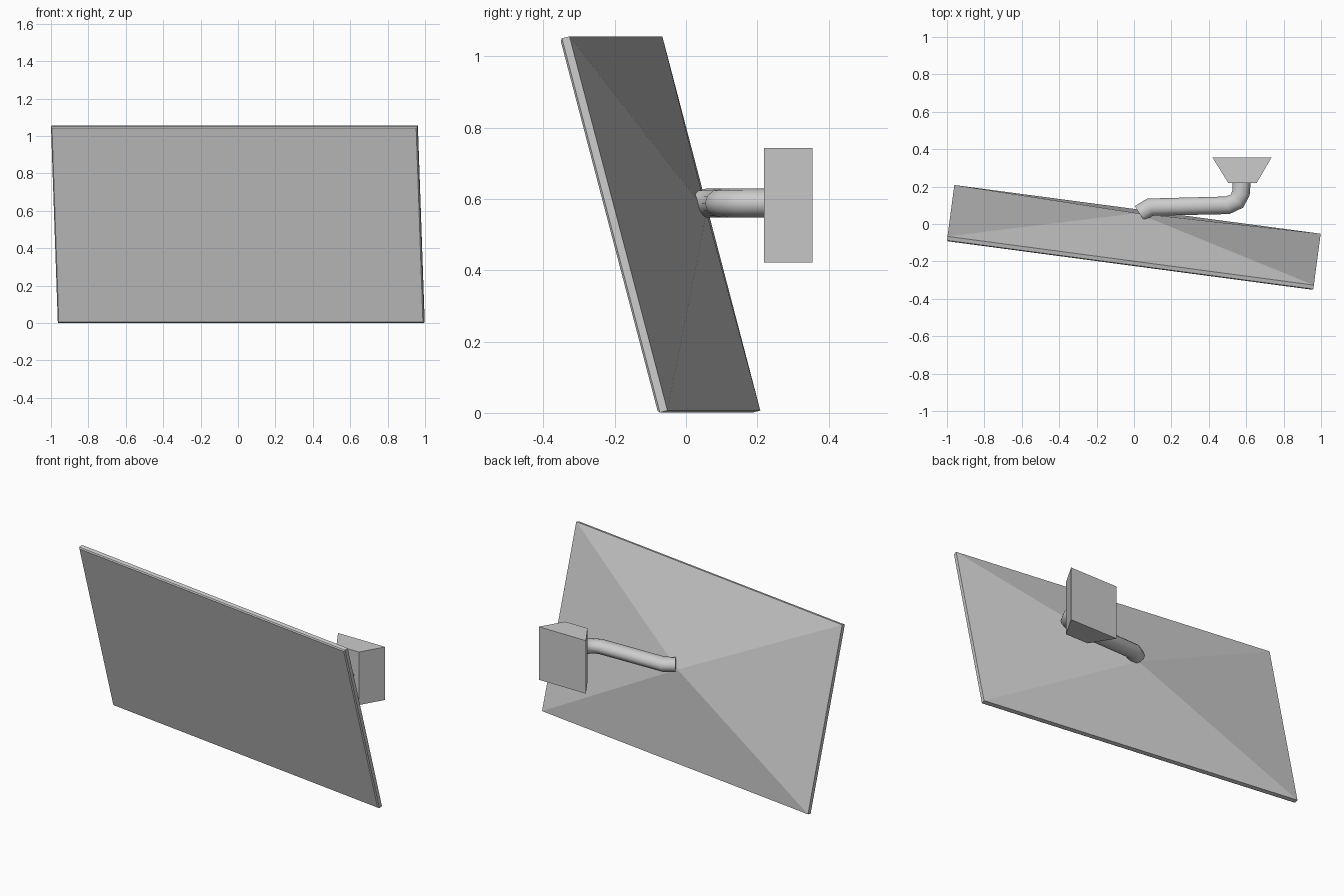
import bpy, bmesh
from math import radians
from mathutils import Matrix

cube = bpy.data.objects.get("Cube")
if cube:
    bpy.data.objects.remove(cube, do_unlink=True)

# Single grey finish
grey = bpy.data.materials.new("plain_grey")
grey.use_nodes = True
colour = (0.6, 0.6, 0.6, 1)
grey.diffuse_color = colour
grey.node_tree.nodes["Principled BSDF"].inputs["Base Color"].default_value = colour


def finish(name, bm):
    """Turn a bmesh into a named object with the grey finish."""
    bmesh.ops.recalc_face_normals(bm, faces=bm.faces)
    mesh = bpy.data.meshes.new(name)
    bm.to_mesh(mesh)
    bm.free()
    obj = bpy.data.objects.new(name, mesh)
    mesh.materials.append(grey)
    bpy.context.collection.objects.link(obj)
    return obj


def bridge(bm, a, b):
    for i in range(len(a)):
        j = (i + 1) % len(a)
        bm.faces.new((a[i], a[j], b[j], b[i]))


# Screen panel: chamfered front, thin rim, shallow pyramid back
half_w, half_h = 0.988, 0.5425
chamfer, thickness, apex_depth = 0.006, 0.028, 0.15
bm = bmesh.new()
rings = []
for depth, inset in ((0, chamfer), (chamfer, 0), (thickness, 0)):
    w, h = half_w - inset, half_h - inset
    rings.append([bm.verts.new((sx * w, depth, sz * h))
                  for sx, sz in ((-1, -1), (1, -1), (1, 1), (-1, 1))])
bm.faces.new(rings[0])
bridge(bm, rings[0], rings[1])
bridge(bm, rings[1], rings[2])
apex = bm.verts.new((0, apex_depth, 0))
for i in range(4):
    bm.faces.new((rings[2][i], rings[2][(i + 1) % 4], apex))
screen = finish("screen_panel", bm)
screen.data.transform(Matrix.Translation((-0.003, -0.086, 0.524))
                      @ Matrix.Rotation(radians(-7.57), 4, 'Z')
                      @ Matrix.Rotation(radians(14.8), 4, 'X'))

# Wall bracket: trapezoid block widening toward the wall
bm = bmesh.new()
profile = ((0.42, 0.355), (0.735, 0.355), (0.655, 0.218), (0.505, 0.218))
low, high = [[bm.verts.new((x, y, z)) for x, y in profile] for z in (0.422, 0.742)]
bm.faces.new(low)
bm.faces.new(high)
bridge(bm, low, high)
finish("wall_bracket", bm)

# Support arm: bent tube, slightly flattened vertically
curve = bpy.data.curves.new("support_arm", 'CURVE')
curve.dimensions = '3D'
curve.bevel_depth = 0.048
curve.bevel_resolution = 4
curve.use_fill_caps = True
path = ((0.03, 0.055), (0.085, 0.09), (0.5, 0.1), (0.55, 0.122),
        (0.572, 0.165), (0.576, 0.23))
spline = curve.splines.new('POLY')
spline.points.add(len(path) - 1)
for point, (x, y) in zip(spline.points, path):
    point.co = (x, y, 0, 1)
curve.materials.append(grey)
arm = bpy.data.objects.new("support_arm", curve)
bpy.context.collection.objects.link(arm)
bpy.ops.object.select_all(action='DESELECT')
arm.select_set(True)
bpy.context.view_layer.objects.active = arm
bpy.ops.object.convert(target='MESH')
arm = bpy.context.object
arm.data.transform(Matrix.Translation((0, 0, 0.588)) @ Matrix.Diagonal((1, 1, 0.84, 1)))
bpy.ops.object.shade_smooth_by_angle(angle=radians(50))
